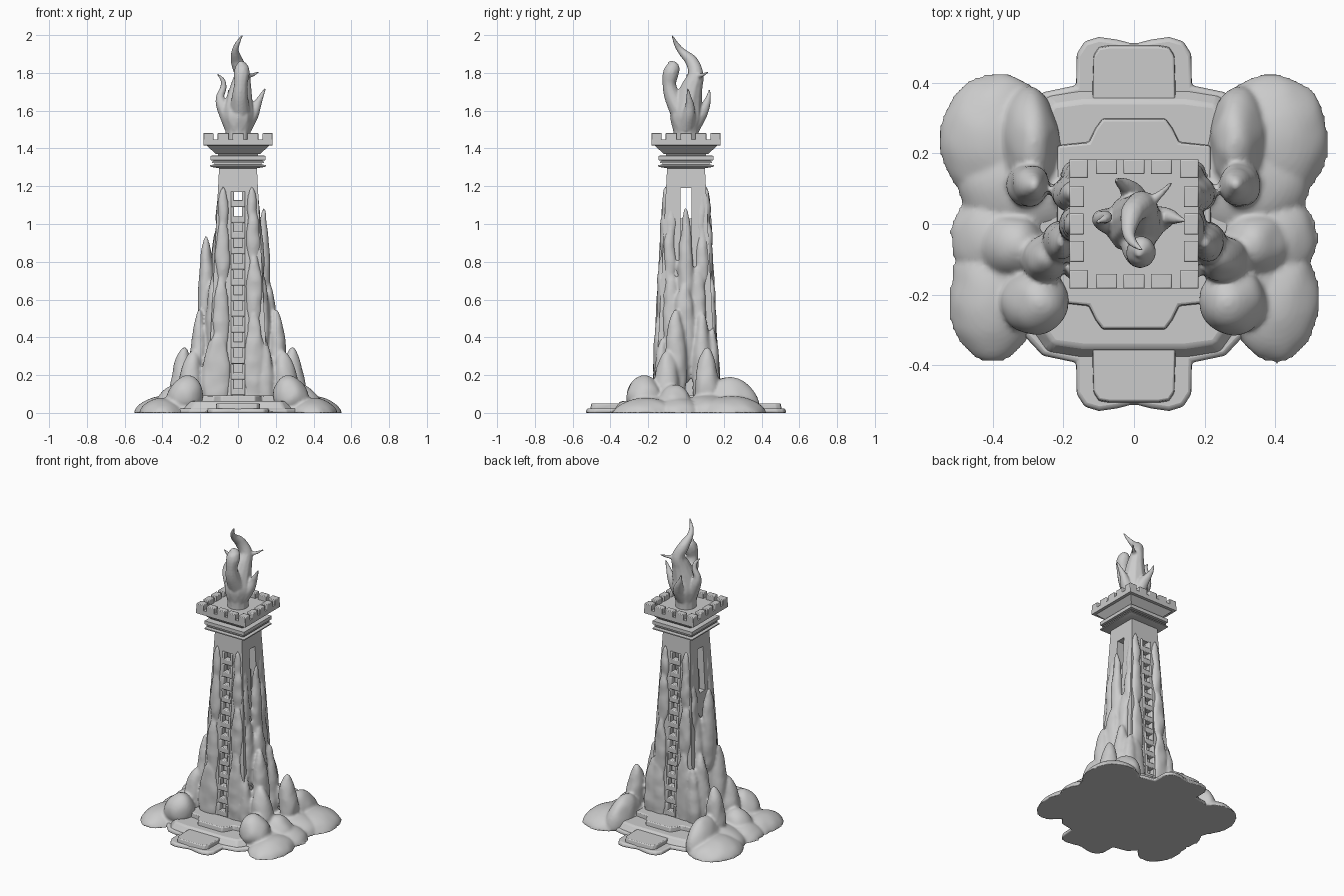
import bpy, bmesh
from math import pi, sqrt
from mathutils import Vector, Matrix, noise

if "Cube" in bpy.data.objects:
    bpy.data.objects.remove(bpy.data.objects["Cube"])


def finish(bm, name, angle=0.6, bevel=0.0, smooth=True):
    bmesh.ops.recalc_face_normals(bm, faces=bm.faces)
    me = bpy.data.meshes.new(name)
    bm.to_mesh(me)
    bm.free()
    ob = bpy.data.objects.new(name, me)
    bpy.context.collection.objects.link(ob)
    if bevel:
        m = ob.modifiers.new("bevel", 'BEVEL')
        m.width, m.segments, m.limit_method = bevel, 2, 'ANGLE'
    if smooth:
        bpy.ops.object.select_all(action='DESELECT')
        ob.select_set(True)
        bpy.context.view_layer.objects.active = ob
        bpy.ops.object.shade_smooth_by_angle(angle=angle)
    return ob


def fuse(ob, voxel, repeat):
    """Melt overlapping solids into one sculpted skin."""
    r = ob.modifiers.new("fuse", 'REMESH')
    r.mode, r.voxel_size, r.use_smooth_shade = 'VOXEL', voxel, True
    s = ob.modifiers.new("soften", 'SMOOTH')
    s.factor, s.iterations = 0.5, repeat


def box(bm, x0, x1, y0, y1, z0, z1):
    mat = (Matrix.Translation(((x0 + x1) / 2, (y0 + y1) / 2, (z0 + z1) / 2))
           @ Matrix.Diagonal((x1 - x0, y1 - y0, z1 - z0, 1)))
    bmesh.ops.create_cube(bm, size=1, matrix=mat)


def square_lathe(bm, profile):
    """Sweep a (half width, height) profile round a square."""
    rings = [[bm.verts.new((sx * h, sy * h, z)) for sx, sy in
              ((-1, -1), (1, -1), (1, 1), (-1, 1))] for h, z in profile]
    for a, b in zip(rings, rings[1:]):
        for i in range(4):
            j = (i + 1) % 4
            bm.faces.new((a[i], a[j], b[j], b[i]))
    bm.faces.new(rings[0][::-1])
    bm.faces.new(rings[-1])


def rock(bm, x, y, z0, z1, rx, ry, taper=0.35, lean=0.0):
    """Rounded spire, narrower at the top, clipped at the ground."""
    vs = bmesh.ops.create_icosphere(bm, subdivisions=4, radius=1)['verts']
    for v in vs:
        t = (v.co.z + 1) / 2
        k = 1.12 - taper * t
        p = Vector((x + v.co.x * rx * k - lean * x * t, y + v.co.y * ry * k,
                    z0 + (z1 - z0) * t))
        n = noise.noise_vector(p * 14) * 0.007
        v.co = p + Vector((n.x, n.y, 0))
        v.co.z = max(v.co.z, 0)


def wall(z):
    """Half width of the tapered tower at height z."""
    return 0.166 - 0.066 * z / 1.3


# tower shaft with ladder slots front/back and windows left/right
bm = bmesh.new()
square_lathe(bm, [(wall(0), 0), (wall(1.31), 1.31)])
shaft = finish(bm, "tower_shaft")
for name, dims in (("slot_cutter", (-.03, .03, -.4, .4, .09, 1.17)),
                   ("window_cutter", (-.4, .4, -.03, .03, .9, 1.19))):
    bm = bmesh.new()
    box(bm, *dims)
    cut = finish(bm, name, smooth=False)
    cut.hide_render = True
    cut.hide_viewport = True
    b = shaft.modifiers.new("cut", 'BOOLEAN')
    b.operation, b.object, b.solver = 'DIFFERENCE', cut, 'EXACT'

# solid core behind the slots
bm = bmesh.new()
square_lathe(bm, [(0.125, 0.01), (0.075, 1.03)])
finish(bm, "tower_core")

# ladder rungs in both slots
bm = bmesh.new()
for i in range(13):
    z = 0.112 + i * 0.083
    w = wall(z)
    for s in (-1, 1):
        y0, y1 = sorted((s * (w - 0.035), s * (w + 0.006)))
        box(bm, -.034, .034, y0, y1, z - .018, z + .018)
        for x in (-.03, .03):
            box(bm, x - .008, x + .008, y0, y1, z - .018, z + .065)
finish(bm, "ladder_rungs", bevel=0.005)

# collars, flared cup and platform
bm = bmesh.new()
square_lathe(bm, [(.1, 1.295), (.14, 1.302), (.147, 1.305), (.147, 1.312), (.125, 1.315),
                  (.125, 1.322), (.138, 1.323), (.138, 1.33), (.13, 1.332), (.13, 1.336),
                  (.146, 1.338), (.146, 1.361), (.105, 1.364), (.105, 1.37), (.117, 1.37),
                  (.165, 1.415), (.183, 1.417), (.183, 1.447)])
finish(bm, "crown_platform")

# battlements
bm = bmesh.new()
for i in range(-2, 3):
    c = i * 0.0775
    if abs(i) == 2:
        for s in (-1, 1):
            a, b = sorted((c * 1.18, c * 0.84))
            y0, y1 = sorted((s * .183, s * .130))
            box(bm, a, b, y0, y1, 1.44, 1.482)
    else:
        for s in (-1, 1):
            y0, y1 = sorted((s * .183, s * .141))
            box(bm, c - .03, c + .03, y0, y1, 1.44, 1.482)
            box(bm, y0, y1, c - .03, c + .03, 1.44, 1.482)
finish(bm, "battlements", bevel=0.004)

# flame: tongues of (x, y, z, radius) swept with spheres and fused
tongues = [
    [(0, 0, 1.43, .066), (0, 0, 1.5, .07), (0, 0, 1.57, .085), (.005, .01, 1.64, .075),
     (.015, .03, 1.72, .058), (.02, .052, 1.79, .042), (-.005, .03, 1.86, .034),
     (-.015, -.02, 1.91, .021), (-.005, -.05, 1.95, .014), (.02, -.072, 1.995, .006)],
    [(.01, -.02, 1.58, .06), (.01, -.07, 1.67, .045), (.015, -.088, 1.74, .037),
     (.02, -.08, 1.8, .043), (.02, -.068, 1.83, .032), (.015, -.085, 1.852, .012)],
    [(-.03, 0, 1.53, .05), (-.08, .01, 1.62, .035), (-.095, .015, 1.67, .023),
     (-.078, .02, 1.72, .018), (-.08, .015, 1.76, .013), (-.105, .005, 1.79, .006)],
    [(.03, 0, 1.52, .05), (.075, .015, 1.58, .036), (.1, .02, 1.63, .024),
     (.12, .015, 1.67, .015), (.143, .01, 1.715, .006)],
    [(0, .03, 1.52, .05), (0, .075, 1.58, .038), (-.02, .105, 1.63, .024),
     (-.04, .118, 1.67, .014), (-.05, .125, 1.71, .006)],
    [(.02, .04, 1.74, .035), (.05, .065, 1.78, .017), (.08, .09, 1.79, .01), (.105, .115, 1.803, .006)],
]
bm = bmesh.new()
for path in tongues:
    pts = [Vector(p) for p in path]
    pts = [pts[0]] + pts + [pts[-1]]
    for a, b, c, d in zip(pts, pts[1:], pts[2:], pts[3:]):
        for k in range(9):
            t = k / 8
            q = 0.5 * (2 * b + (c - a) * t + (2 * a - 5 * b + 4 * c - d) * t * t
                       + (3 * b - a - 3 * c + d) * t ** 3)
            bmesh.ops.create_icosphere(bm, subdivisions=2, radius=max(q[3], .006),
                                       matrix=Matrix.Translation(q[:3]))
fuse(finish(bm, "flame", angle=pi), 0.006, 4)

# rocks: mirrored left/right, then extra spires per side
both = [(.22, -.055, 0, .55, .05, .062), (.18, .085, 0, .53, .06, .055),
        (.31, .11, 0, .35, .06, .065), (.26, -.1, 0, .33, .07, .07),
        (.29, -.22, 0, .2, .1, .1), (.31, .23, -.1, .19, .09, .17),
        (.36, -.06, -.05, .15, .1, .1), (.16, .14, 0, .45, .05, .04),
        (.15, -.13, 0, .4, .045, .04), (.14, .06, .3, .78, .035, .05),
        (.14, -.075, .3, .74, .035, .05), (.115, .085, .65, 1.0, .03, .035),
        (.115, -.085, .65, 1.02, .03, .035), (.1, .08, .92, 1.2, .022, .03),
        (.1, -.08, .9, 1.18, .022, .03)]
lobes = [(.385, .24, -.1, .09, .165, .185), (.40, -.21, -.1, .08, .125, .18),
         (.39, -.04, -.1, .08, .13, .14), (.3, .12, -.1, .1, .2, .16), (.3, -.15, -.1, .09, .17, .17)]
bm = bmesh.new()
for s in (-1, 1):
    for r in both:
        rock(bm, s * r[0], *r[1:], lean=0.08)
    for x, y, z0, z1, rx, ry in lobes:
        rock(bm, s * x, y, z0, z1, rx, ry, taper=0.2)
    # slabs of rock clinging to the front and back walls
    for x, z0, z1, rx in ((-.105, 0, .43, .065), (.085, 0, .54, .055), (-.09, .3, .72, .045),
                          (.085, .45, .84, .045), (-.08, .66, 1.04, .04),
                          (.078, .78, 1.1, .036), (-.078, .95, 1.2, .03), (.075, 1.0, 1.2, .028)):
        rock(bm, -s * x, s * (wall((z0 + z1) / 2) - .004), z0, z1, rx, .024, taper=.3)
for r in ((.135, 0, .45, 1.09, .038, .042), (.165, -.01, .15, .69, .042, .065),
          (-.168, 0, .35, .94, .045, .055), (-.165, -.03, .05, .56, .05, .065)):
    rock(bm, *r)
fuse(finish(bm, "rocks", angle=pi), 0.009, 3)


# plateau and stepped landings at front and back
def slab(bm, outline, z0, z1, inset):
    lo = [bm.verts.new((x, y, z0)) for x, y in outline]
    hi = []
    for x, y in outline:
        d = sqrt(x * x + y * y)
        hi.append(bm.verts.new((x - x / d * inset, y - y / d * inset, z1)))
    n = len(lo)
    for i in range(n):
        bm.faces.new((lo[i], lo[(i + 1) % n], hi[(i + 1) % n], hi[i]))
    bm.faces.new(lo[::-1])
    bm.faces.new(hi)


def quad_outline(quarter):
    """Mirror a quarter outline (front axis to side) into a full loop."""
    right = [(x, -y) for x, y in quarter] + [(x, y) for x, y in reversed(quarter)]
    return right + [(-x, -y) for x, y in right]


for name, quarter, z0, z1, inset, bev in (
        ("ground_pad", [(.01, .515), (.05, .525), (.1, .532), (.14, .52), (.163, .485),
                        (.165, .395), (.26, .375), (.33, .3), (.45, .2)], 0, .024, .008, .008),
        ("landing_step", [(.07, .508), (.1, .503), (.115, .48), (.118, .39)], .01, .05, .006, .005),
        ("plateau", [(.16, .385), (.25, .37), (.3, .3)], .01, .062, .04, .01),
        ("upper_step", [(.09, .302), (.11, .275), (.13, .235), (.22, .225)], .03, .092, .006, .006)):
    bm = bmesh.new()
    slab(bm, quad_outline(quarter), z0, z1, inset)
    finish(bm, name, bevel=bev)
